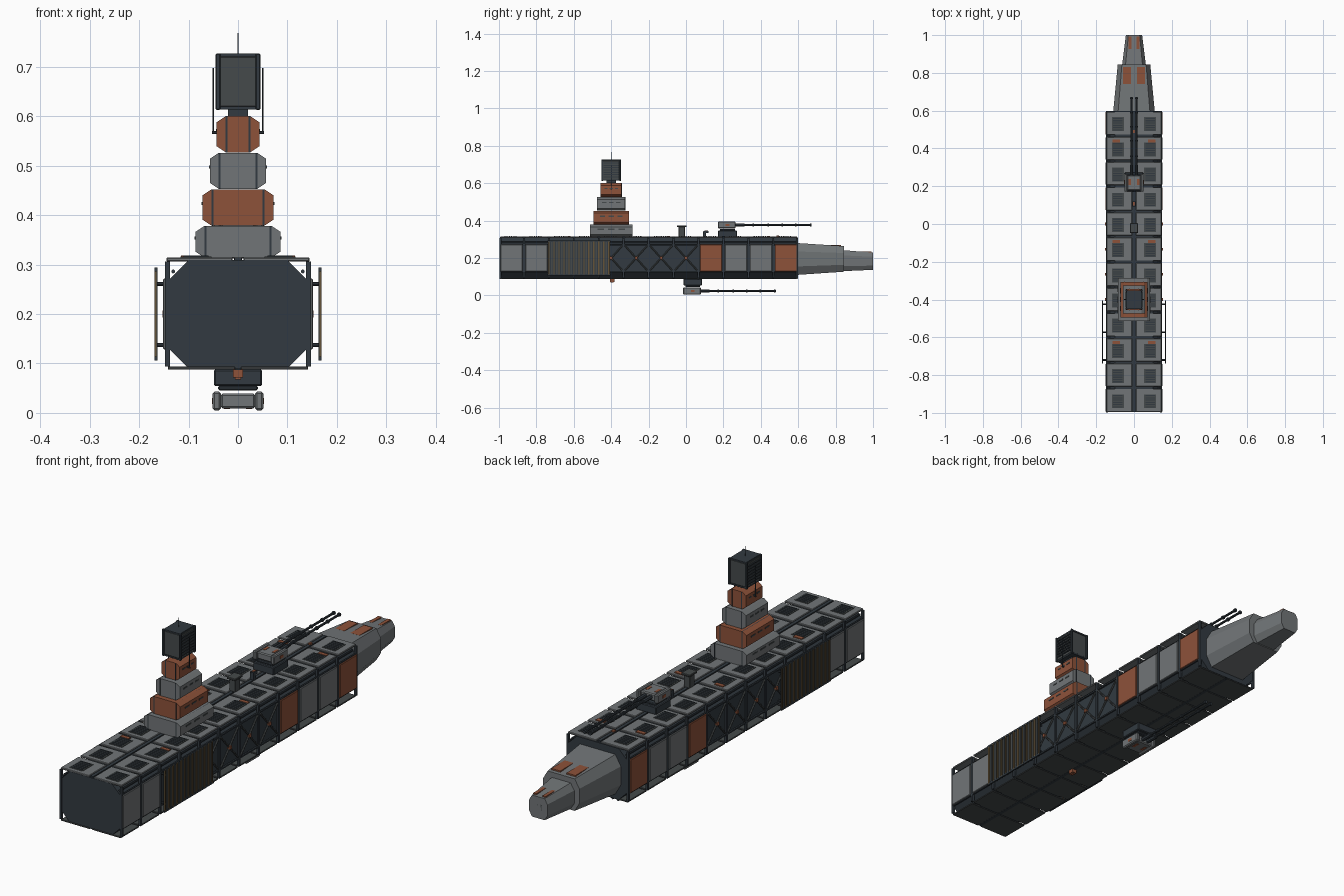
import bpy, bmesh, math
from mathutils import Vector, Matrix

if "Cube" in bpy.data.objects:
    bpy.data.objects.remove(bpy.data.objects["Cube"])

def material(name, rgb):
    m = bpy.data.materials.new(name)
    m.diffuse_color = (*rgb, 1)
    m.use_nodes = True
    m.node_tree.nodes["Principled BSDF"].inputs["Base Color"].default_value = m.diffuse_color
    return m

GREY = material("grey_paint", (0.165, 0.178, 0.185))
DARK = material("dark_metal", (0.032, 0.042, 0.052))
GUN = material("gun_metal", (0.06, 0.068, 0.07))
RUST = material("orange_paint", (0.27, 0.085, 0.042))
BROWN = material("brown_fins", (0.13, 0.088, 0.04))

def finish(name, bm, mat, bevel=0):
    bmesh.ops.recalc_face_normals(bm, faces=bm.faces)
    me = bpy.data.meshes.new(name)
    bm.to_mesh(me)
    bm.free()
    me.materials.append(mat)
    ob = bpy.data.objects.new(name, me)
    bpy.context.collection.objects.link(ob)
    if bevel:
        md = ob.modifiers.new("bevel", 'BEVEL')
        md.width, md.segments = bevel, 1
    return ob

def boxes(name, items, mat, bevel=0, mirror=False):
    """One object from boxes given as centre + size; mirror copies across x."""
    bm = bmesh.new()
    for cx, cy, cz, sx, sy, sz in items:
        for s in ((1, -1) if mirror else (1,)):
            bmesh.ops.create_cube(bm, size=1, matrix=Matrix.Translation((s * cx, cy, cz)) @ Matrix.Diagonal((sx, sy, sz, 1)))
    return finish(name, bm, mat, bevel)

def rods(name, items, mat, sides=8, mirror=False):
    """One object from cylinders given as start, end, radius."""
    bm = bmesh.new()
    for a, b, r in items:
        for s in ((1, -1) if mirror else (1,)):
            p, q = Vector((s * a[0], *a[1:])), Vector((s * b[0], *b[1:]))
            d = q - p
            rot = d.to_track_quat('Z', 'Y').to_matrix().to_4x4()
            bmesh.ops.create_cone(bm, cap_ends=True, segments=sides, radius1=r, radius2=r, depth=d.length,
                                  matrix=Matrix.Translation((p + q) / 2) @ rot)
    return finish(name, bm, mat)

def octagon(hx, z0, z1, cx, cz):
    half = [(hx - cx, z0), (hx, z0 + cz), (hx, z1 - cz), (hx - cx, z1)]
    return half + [(-x, z) for x, z in reversed(half)]

def loft(name, sections, mat):
    """Skin between xz profiles placed at given y."""
    bm = bmesh.new()
    rings = [[bm.verts.new((x, y, z)) for x, z in prof] for y, prof in sections]
    n = len(rings[0])
    for a, b in zip(rings, rings[1:]):
        for i in range(n):
            bm.faces.new((a[i], a[(i + 1) % n], b[(i + 1) % n], b[i]))
    bm.faces.new(rings[0])
    bm.faces.new(rings[-1])
    return finish(name, bm, mat)

SEG = 1.6 / 12
mid = [-1 + SEG * (i + .5) for i in range(12)]
seam = [-1 + SEG * i for i in range(13)]

# Hull core
hull = octagon(0.142, 0.09, 0.309, 0.042, 0.042)
loft("hull_core", [(-0.995, hull), (0.598, hull)], DARK)
boxes("hull_spine", [(0, -0.2, 0.311, 0.014, 1.58, 0.006), (0, -0.2, 0.09, 0.014, 1.58, 0.006)], DARK)
rods("edge_pipes", [((0.131, -0.99, 0.286), (0.131, 0.59, 0.286), 0.004)], DARK, mirror=True)

# Deck and belly plates with hatches
boxes("deck_plates", [(0.078, y, 0.3105, 0.134, SEG - 0.012, 0.008) for y in mid], GREY, 0.002, True)
boxes("belly_plates", [(0.074, y, 0.0905, 0.136, SEG - 0.008, 0.006) for y in mid], GUN, 0.001, True)
boxes("hatch_frames", [(0.085, y - 0.005, 0.315, 0.062, 0.074, 0.003) for y in mid], GUN, 0, True)
boxes("hatch_slats", [(0.085, y - 0.005 + (k - 2.5) * 0.012, 0.3165, 0.05, 0.006, 0.004)
                      for y in mid for k in range(6)], DARK, 0, True)
boxes("deck_markers", [(0.095, mid[i] + 0.04, 0.316, 0.04, 0.016, 0.005) for i in (2, 6, 10)], RUST, 0, True)

# Side ribs, armour panels and trim
boxes("side_ribs", [(0.143, min(max(y, -0.992), 0.594), 0.2, 0.01, 0.01, 0.212) for y in seam], DARK, 0, True)
panel = lambda i: (0.146, mid[i], 0.2, 0.011, SEG - 0.016, 0.143)
boxes("side_panels", [panel(i) for i in (0, 1, 9, 10)], GREY, 0.002, True)
boxes("orange_panels", [panel(i) for i in (8, 11)], RUST, 0.002, True)
boxes("side_rails", [(0.144, -0.2, z, 0.006, 1.59, 0.006) for z in (0.128, 0.272)], DARK, 0, True)

# Cross-braced bays amidships
brace, hubs = [], []
for i in range(4, 8):
    a, b = seam[i] + 0.008, seam[i + 1] - 0.008
    brace += [((0.146, a, 0.135), (0.146, b, 0.265), 0.004), ((0.146, a, 0.265), (0.146, b, 0.135), 0.004)]
    hubs.append((0.148, mid[i], 0.2, 0.01, 0.014, 0.014))
rods("bay_braces", brace, GUN, 6, True)
boxes("brace_hubs", hubs, RUST, 0, True)

# Radiators standing off the sides
fins = [-0.732 + k * 0.0133 for k in range(25)]
boxes("radiator_fins", [(0.166, y, 0.2, 0.006, 0.007, 0.178) for y in fins[::2]], BROWN, 0, True)
boxes("radiator_dark_fins", [(0.166, y, 0.2, 0.004, 0.008, 0.178) for y in fins[1::2]], GUN, 0, True)
boxes("radiator_frame", [(0.166, -0.572, z, 0.006, 0.335, 0.008) for z in (0.11, 0.29)] +
      [(0.164, -0.572, 0.2, 0.002, 0.33, 0.175)], DARK, 0, True)
rods("radiator_struts", [((0.14, y, z), (0.166, y, z), 0.004) for y in (-0.72, -0.572, -0.425)
                         for z in (0.137, 0.261)], DARK, 8, True)

# Nose in two tapering stages
loft("nose_rear", [(0.595, octagon(0.11, 0.11, 0.28, 0.026, 0.045)),
                   (0.845, octagon(0.086, 0.127, 0.264, 0.022, 0.037))], GREY)
loft("nose_tip", [(0.84, octagon(0.063, 0.13, 0.242, 0.018, 0.028)),
                  (1.0, octagon(0.043, 0.137, 0.229, 0.013, 0.022))], GREY)
rear_marks = boxes("nose_rear_marks", [(0.036, 0.785, 0.268, 0.042, 0.09, 0.006)], RUST, 0, True)
boxes("nose_tip_marks", [(0.022, 0.96, 0.233, 0.015, 0.065, 0.005)], RUST, 0, True)
boxes("nose_port", [(0, 0.999, 0.183, 0.035, 0.002, 0.03)], GUN)

# Stepped command tower
TY = -0.4
tiers = [(0.086, 0.113, 0.314, GREY), (0.072, 0.094, 0.379, RUST), (0.057, 0.075, 0.453, GREY), (0.043, 0.056, 0.527, RUST)]
for n, (hx, hy, z, mat) in enumerate(tiers):
    top = z + (0.064 if n == 0 else 0.073)
    prof = octagon(hx, z, top, 0.018, 0.012)
    loft(f"tower_tier_{n + 1}", [(TY - hy, prof), (TY + hy, prof)], mat)
    zc = (z + top) / 2
    boxes(f"tower_trim_{n + 1}", [(hx - 0.02, TY, zc, 0.004, 2 * hy + 0.003, top - z)], DARK, 0, True)
    boxes(f"tower_windows_{n + 1}", [(hx, TY + k * hy * 0.5, zc + 0.008, 0.003, hy * 0.3, 0.006) for k in (-1, 0, 1)], GUN, 0, True)
boxes("tower_neck", [(0, TY, 0.607, 0.04, 0.05, 0.022)], DARK)

# Sensor head with louvres, posts and aerials
boxes("sensor_head", [(0, TY, 0.67, 0.08, 0.096, 0.106)], GUN, 0.004)
boxes("head_posts", [(0.04, TY + s * 0.048, 0.67, 0.01, 0.01, 0.114) for s in (-1, 1)], DARK, 0.002, True)
boxes("head_rims", [(0, TY, z, 0.078, 0.098, 0.006) for z in (0.617, 0.724)], DARK)
boxes("head_louvres", [(0.042, TY, 0.633 + k * 0.0125, 0.006, 0.082, 0.005) for k in range(7)], DARK, 0, True)
rods("aerials", [((0.05, TY, 0.565), (0.05, TY, 0.697), 0.0018), ((0.038, TY, 0.567), (0.053, TY, 0.567), 0.003)], DARK, 6, True)
rods("mast", [((0, TY, 0.72), (0, TY, 0.768), 0.0012)], DARK, 6)

# Twin-gun turret; d = +1 on deck, -1 under the hull
def turret(label, y, z, d, length):
    boxes(label + "_turret_base", [(0, y, z + d * 0.016, 0.098, 0.1, 0.034), (0, y, z + d * 0.037, 0.08, 0.08, 0.01)], DARK, 0.003)
    c = z + d * 0.063
    boxes(label + "_turret_house", [(0, y - 0.004, c, 0.07, 0.08, 0.03)], GREY, 0.004)
    boxes(label + "_turret_cheeks", [(0.043, y - 0.004, c, 0.017, 0.094, 0.038)], GREY, 0.004, True)
    boxes(label + "_turret_marks", [(0.022, y, c + d * 0.015, 0.012, 0.03, 0.003), (0.052, y, c, 0.002, 0.02, 0.012)], RUST, 0, True)
    start, end = y + 0.03, y + 0.04 + length
    rings = [((0.013, start + f * length, c), (0.013, start + f * length + 0.008, c), 0.008) for f in (.25, .45, .63, .81, 1)]
    rods(label + "_gun_barrels", [((0.013, start, c), (0.013, end, c), 0.005),
                                  ((0.013, start, c), (0.013, start + 0.06, c), 0.009)] + rings, DARK, 8, True)

turret("deck", 0.222, 0.314, 1, 0.41)
turret("belly", 0.036, 0.087, -1, 0.405)

# Deck fittings and belly sensor
boxes("deck_vent", [(0, -0.022, 0.34, 0.03, 0.034, 0.055), (0, -0.022, 0.37, 0.042, 0.052, 0.009)], GUN, 0.002)
boxes("deck_periscope", [(0, 0.1, 0.325, 0.016, 0.016, 0.036), (0, 0.106, 0.339, 0.018, 0.026, 0.012)], DARK)
boxes("periscope_marks", [(0, 0.108, 0.346, 0.01, 0.018, 0.003), (0, 0.49, 0.317, 0.012, 0.014, 0.006)], RUST)
boxes("belly_sensor", [(0, -0.395, 0.08, 0.02, 0.024, 0.016), (0, -0.395, 0.072, 0.012, 0.016, 0.008)], RUST)
